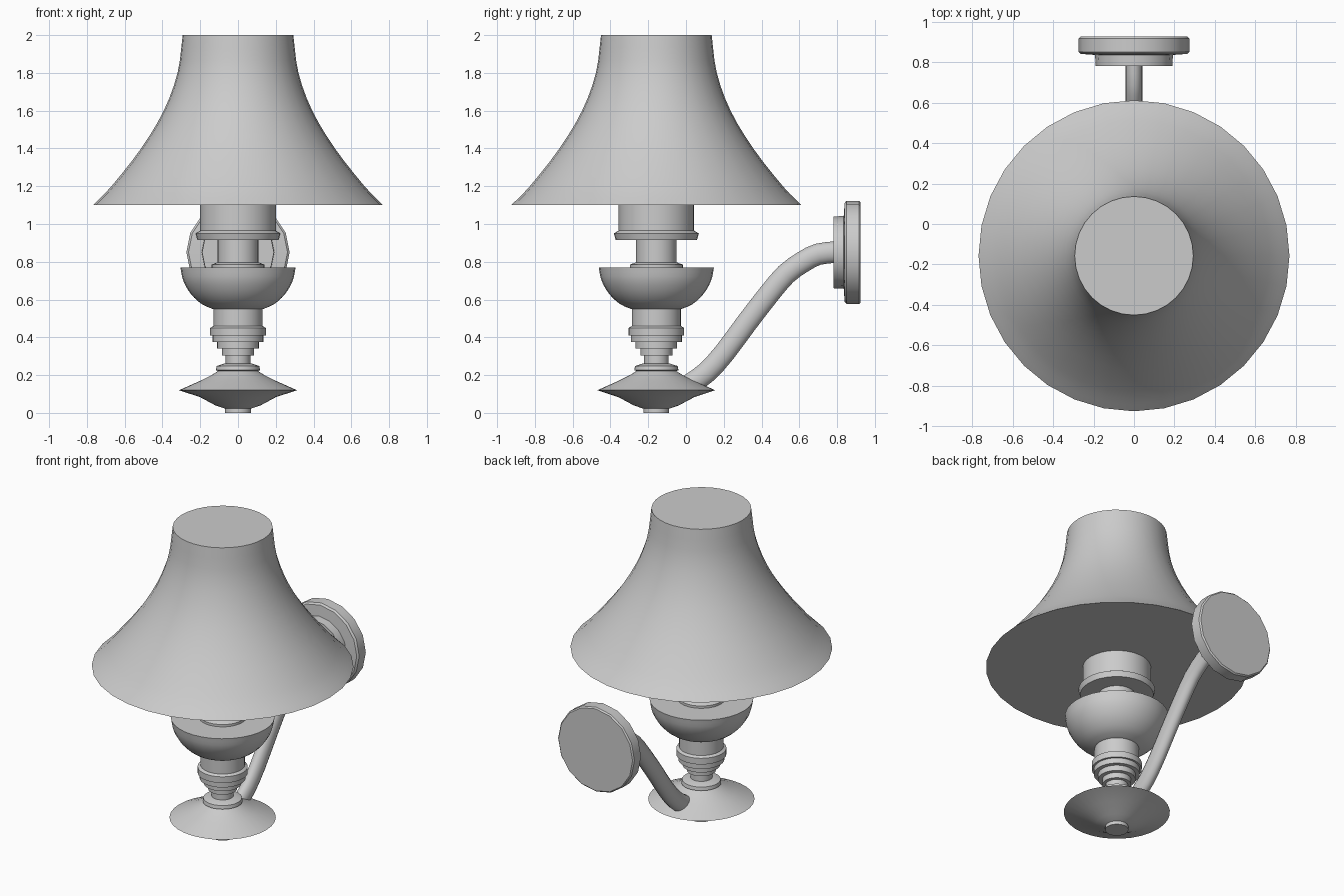
import bpy, bmesh, math
from mathutils import Vector, Matrix

if "Cube" in bpy.data.objects:
    bpy.data.objects.remove(bpy.data.objects["Cube"])

LAMP_Y = -0.157


def finish(name, bm):
    bmesh.ops.recalc_face_normals(bm, faces=bm.faces)
    me = bpy.data.meshes.new(name)
    bm.to_mesh(me)
    bm.free()
    ob = bpy.data.objects.new(name, me)
    bpy.context.collection.objects.link(ob)
    bpy.ops.object.select_all(action='DESELECT')
    ob.select_set(True)
    bpy.context.view_layer.objects.active = ob
    bpy.ops.object.shade_smooth_by_angle(angle=math.radians(32))
    return ob


def skin(name, rings):
    """Join rings of points into a capped tube."""
    bm = bmesh.new()
    loops = [[bm.verts.new(p) for p in r] for r in rings]
    n = len(loops[0])
    for a, b in zip(loops, loops[1:]):
        for i in range(n):
            j = (i + 1) % n
            bm.faces.new((a[i], a[j], b[j], b[i]))
    bm.faces.new(loops[0])
    bm.faces.new(loops[-1])
    return finish(name, bm)


def lathe(name, profile, sides, matrix):
    """Revolve (radius, height) points around local z."""
    angles = [2 * math.pi * i / sides for i in range(sides)]
    return skin(name, [[matrix @ Vector((r * math.cos(a), r * math.sin(a), h))
                        for a in angles] for r, h in profile])


def smooth_path(pts, steps):
    """Catmull-Rom interpolation through 2D points."""
    p = [Vector(q) for q in pts]
    p = [2 * p[0] - p[1]] + p + [2 * p[-1] - p[-2]]
    out = []
    for a, b, c, d in zip(p, p[1:], p[2:], p[3:]):
        for k in range(steps):
            t = k / steps
            out.append(0.5 * (2 * b + (c - a) * t + (2 * a - 5 * b + 4 * c - d) * t ** 2
                              + (3 * b - a - 3 * c + d) * t ** 3))
    return out + [p[-2]]


axis = Matrix.Translation((0, LAMP_Y, 0))

# Flared shade, closed at both ends
shade = smooth_path([(0.768, 1.1), (0.67, 1.2), (0.513, 1.4), (0.393, 1.6),
                     (0.32, 1.8), (0.293, 2.0)], 3)
lathe("shade", shade, 32, axis)

# Burner socket below the shade
lathe("socket", [(0.215, 0.915), (0.225, 0.95), (0.2, 0.965), (0.2, 1.11)], 32, axis)
lathe("socket_stem", [(0.14, 0.76), (0.14, 0.785), (0.108, 0.797), (0.108, 0.92)], 32, axis)

# Oil bowl
bowl = smooth_path([(0.12, 0.545), (0.19, 0.575), (0.25, 0.63), (0.29, 0.70), (0.305, 0.77)], 3)
lathe("bowl", bowl, 32, axis)

# Stepped stem under the bowl
stem = [(0.065, 0.24)]
for r, z0, z1 in [(0.065, 0.24, 0.305), (0.085, 0.305, 0.34), (0.11, 0.34, 0.375),
                  (0.135, 0.375, 0.41), (0.147, 0.41, 0.45), (0.13, 0.46, 0.56)]:
    stem += [(r, z0), (r, z1)]
lathe("stepped_stem", stem[1:], 32, axis)

# Base dish with foot and collar
lathe("base", [(0.068, 0), (0.068, 0.022), (0.12, 0.04), (0.2, 0.083), (0.312, 0.12),
               (0.2, 0.17), (0.14, 0.2), (0.105, 0.222), (0.117, 0.226), (0.113, 0.248),
               (0.07, 0.262)], 32, axis)

# Curved arm with an oval section
path = smooth_path([(0.02, 0.15), (0.11, 0.215), (0.205, 0.32), (0.32, 0.475), (0.44, 0.63),
                    (0.53, 0.735), (0.62, 0.80), (0.70, 0.84), (0.80, 0.852)], 2)
rings = []
for i, p in enumerate(path):
    t = (path[min(i + 1, len(path) - 1)] - path[max(i - 1, 0)]).normalized()
    n = Vector((-t.y, t.x))
    ring = []
    for k in range(16):
        a = 2 * math.pi * k / 16
        q = p + n * 0.057 * math.sin(a)
        ring.append((0.042 * math.cos(a), q.x, q.y))
    rings.append(ring)
skin("arm", rings)

# Stepped wall plate, facing back
wall = Matrix.Translation((0, 0, 0.85)) @ Matrix.Rotation(-math.pi / 2, 4, 'X')
lathe("wall_plate", [(0.19, 0.78), (0.192, 0.835), (0.262, 0.84), (0.273, 0.85),
                     (0.273, 0.917), (0.265, 0.925)], 16, wall)
